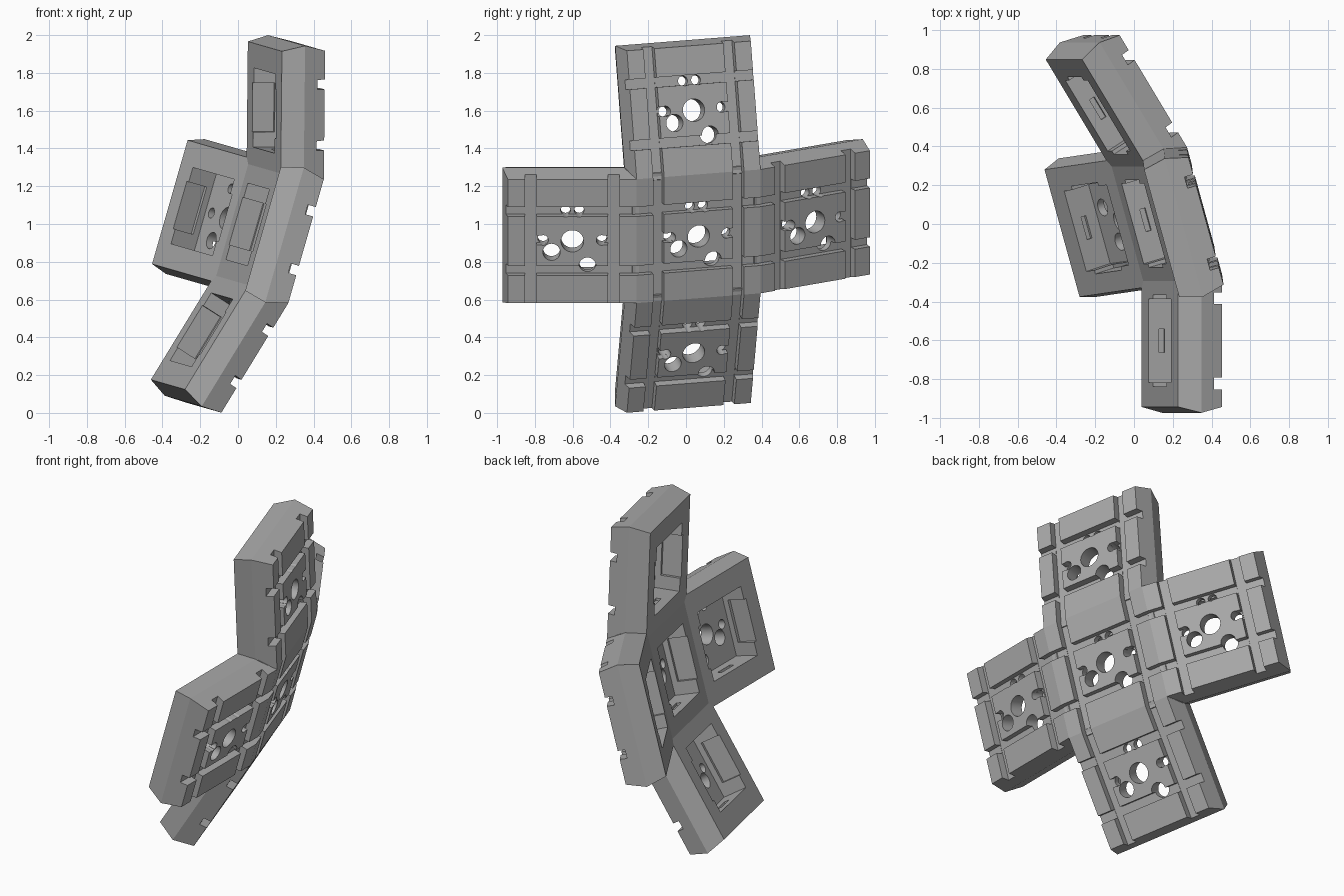
import bpy, bmesh, math
from mathutils import Matrix, Vector

if "Cube" in bpy.data.objects:
    bpy.data.objects.remove(bpy.data.objects["Cube"])

BEND = math.radians(16)   # angle between neighbouring modules
H = 0.341                 # half width of a module face
BULGE = 0.03              # how far the side walls swell at mid depth
THICK = 0.237
FLOOR = 0.085             # plate left between outer face and pocket


def shift(x=0, y=0, z=0):
    return Matrix.Translation((x, y, z))


def make_object(name, bm):
    bmesh.ops.recalc_face_normals(bm, faces=bm.faces)
    mesh = bpy.data.meshes.new(name)
    bm.to_mesh(mesh)
    bm.free()
    obj = bpy.data.objects.new(name, mesh)
    bpy.context.collection.objects.link(obj)
    return obj


def swollen_block(name):
    """Square block whose four side walls have a ridge at mid depth."""
    bm = bmesh.new()
    rings = []
    for x, w in ((0, H), (-THICK / 2, H + BULGE), (-THICK, H)):
        rings.append([bm.verts.new((x, a * w, b * w))
                      for a, b in ((-1, -1), (1, -1), (1, 1), (-1, 1))])
    bm.faces.new(rings[0])
    bm.faces.new(rings[-1])
    for a, b in zip(rings, rings[1:]):
        for i in range(4):
            j = (i + 1) % 4
            bm.faces.new((a[i], a[j], b[j], b[i]))
    return make_object(name, bm)


def cut(target, bm):
    tool = make_object("cutter", bm)
    mod = target.modifiers.new("cut", 'BOOLEAN')
    mod.operation = 'DIFFERENCE'
    mod.solver = 'EXACT'
    mod.object = tool
    bpy.context.view_layer.objects.active = target
    bpy.ops.object.modifier_apply(modifier=mod.name)
    bpy.data.objects.remove(tool)


def cut_box(target, *ranges):
    bm = bmesh.new()
    size = [b - a for a, b in ranges]
    mid = [(a + b) / 2 for a, b in ranges]
    bmesh.ops.create_cube(bm, size=1, matrix=shift(*mid) @ Matrix.Diagonal((*size, 1)))
    cut(target, bm)


def cut_hole(target, y, z, r):
    bm = bmesh.new()
    bmesh.ops.create_cone(bm, cap_ends=True, segments=32, radius1=r, radius2=r, depth=0.19,
                          matrix=shift(-0.045, y, z) @ Matrix.Rotation(math.pi / 2, 4, 'Y'))
    cut(target, bm)


# One module: local x points outwards, y and z lie in the outer face
module = swollen_block("centre_module")

# Crossing grooves and the notches of the middle plate
for s in (-1, 1):
    cut_box(module, (-0.046, 0.04), (s * 0.22 - 0.03, s * 0.22 + 0.03), (-0.4, 0.4))
    cut_box(module, (-0.044, 0.03), (-0.41, 0.41), (s * 0.162 - 0.026, s * 0.162 + 0.026))
    cut_box(module, (-0.04, 0.02), sorted((s * 0.14, s * 0.2)), (-0.02, 0.03))

# Inner pocket with recessed walls and latch slots
BACK = -THICK - 0.05
cut_box(module, (BACK, -FLOOR), (-0.215, 0.215), (-0.21, 0.21))
cut_box(module, (BACK - 0.01, -0.12), (-0.235, 0.235), (-0.13, 0.13))
cut_box(module, (-0.18, -0.15), (-0.06, 0.06), (-0.225, 0.225))

# Through holes
for hole in ((0, 0, 0.06), (-0.11, -0.06, 0.046), (0.08, -0.135, 0.045),
             (-0.036, 0.158, 0.026), (0.036, 0.158, 0.026),
             (-0.155, 0.005, 0.028), (0.155, 0.005, 0.028)):
    cut_hole(module, *hole)

# Plain grey plastic
grey = bpy.data.materials.new("plain_grey")
grey.use_nodes = True
colour = (0.4, 0.4, 0.4, 1)
grey.diffuse_color = colour
grey.node_tree.nodes["Principled BSDF"].inputs["Base Color"].default_value = colour
module.data.materials.clear()
module.data.materials.append(grey)
for p in module.data.polygons:
    p.material_index = 0

# Smooth hole walls, sharp everywhere else
bpy.ops.object.select_all(action='DESELECT')
module.select_set(True)
bpy.context.view_layer.objects.active = module
bpy.ops.object.shade_smooth_by_angle(angle=math.radians(15))

# Bent cross: four copies hinged on the outer edges of the centre module
centre = (shift(0.27, 0.067, 0.935) @ Matrix.Rotation(BEND, 4, 'Y')
          @ Matrix.Rotation(BEND, 4, 'Z'))
module.matrix_world = centre
for name, axis, s in (("front_arm", 'Z', -1), ("back_arm", 'Z', 1),
                      ("lower_arm", 'Y', -1), ("upper_arm", 'Y', 1)):
    if axis == 'Z':
        step, angle = shift(y=s * H), s * BEND
    else:
        step, angle = shift(z=s * H), -s * BEND
    arm = bpy.data.objects.new(name, module.data)
    bpy.context.collection.objects.link(arm)
    arm.matrix_world = centre @ step @ Matrix.Rotation(angle, 4, axis) @ step
